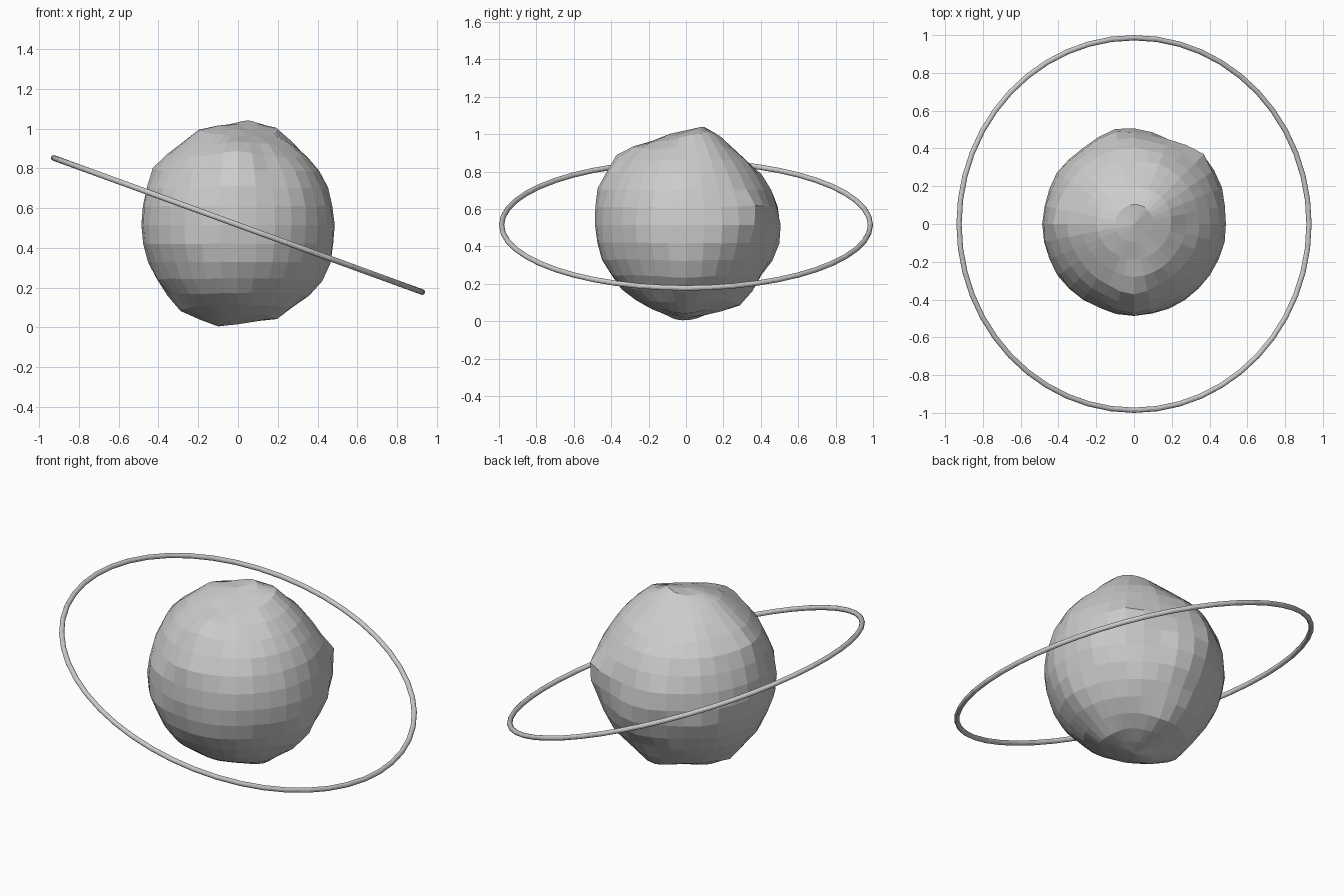
import bpy, bmesh, math
from mathutils import Vector, noise

if "Cube" in bpy.data.objects:
    bpy.data.objects.remove(bpy.data.objects["Cube"])

CENTRE = Vector((0, 0, 0.515))

# lumps on the planet: direction, height, angular width
LUMPS = [
    ((-.43, 0, .29), .03, .22), ((-.2, 0, .49), .035, .25), ((.17, .1, .5), .045, .25),
    ((-.28, 0, -.43), .03, .22), ((-.1, 0, -.51), .03, .2), ((.43, 0, -.28), .028, .25),
    ((.2, 0, -.46), .02, .25), ((0, -.47, .22), .03, .22), ((0, -.36, .39), .04, .22),
    ((0, .1, .52), .03, .2), ((0, .5, -.1), .02, .25), ((0, .29, -.43), .03, .22),
    ((.39, .38, .08), .05, .22), ((-.1, .51, .05), .025, .22), ((.48, .2, -.05), .02, .2),
    ((0, .3, .35), -.02, .2), ((0, -.39, -.23), -.012, .2),
]

# planet: low-poly sphere with a faceted lumpy surface
bm = bmesh.new()
bmesh.ops.create_uvsphere(bm, u_segments=32, v_segments=16, radius=0.486)
for v in bm.verts:
    d = v.co.normalized()
    r = 0.486 + 0.012 * noise.noise(d * 4)
    for axis, height, width in LUMPS:
        a = d.angle(Vector(axis))
        r += height * math.exp(-(a / width) ** 2)
    v.co = d * min(r, 0.535)
mesh = bpy.data.meshes.new("planet")
bm.to_mesh(mesh)
bm.free()
planet = bpy.data.objects.new("planet", mesh)
planet.location = CENTRE
bpy.context.collection.objects.link(planet)

# thin tilted ring
bpy.ops.mesh.primitive_torus_add(major_radius=0.986, minor_radius=0.014,
                                 major_segments=48, minor_segments=12,
                                 location=CENTRE, rotation=(0, math.radians(20), 0))
bpy.context.object.name = "ring"
